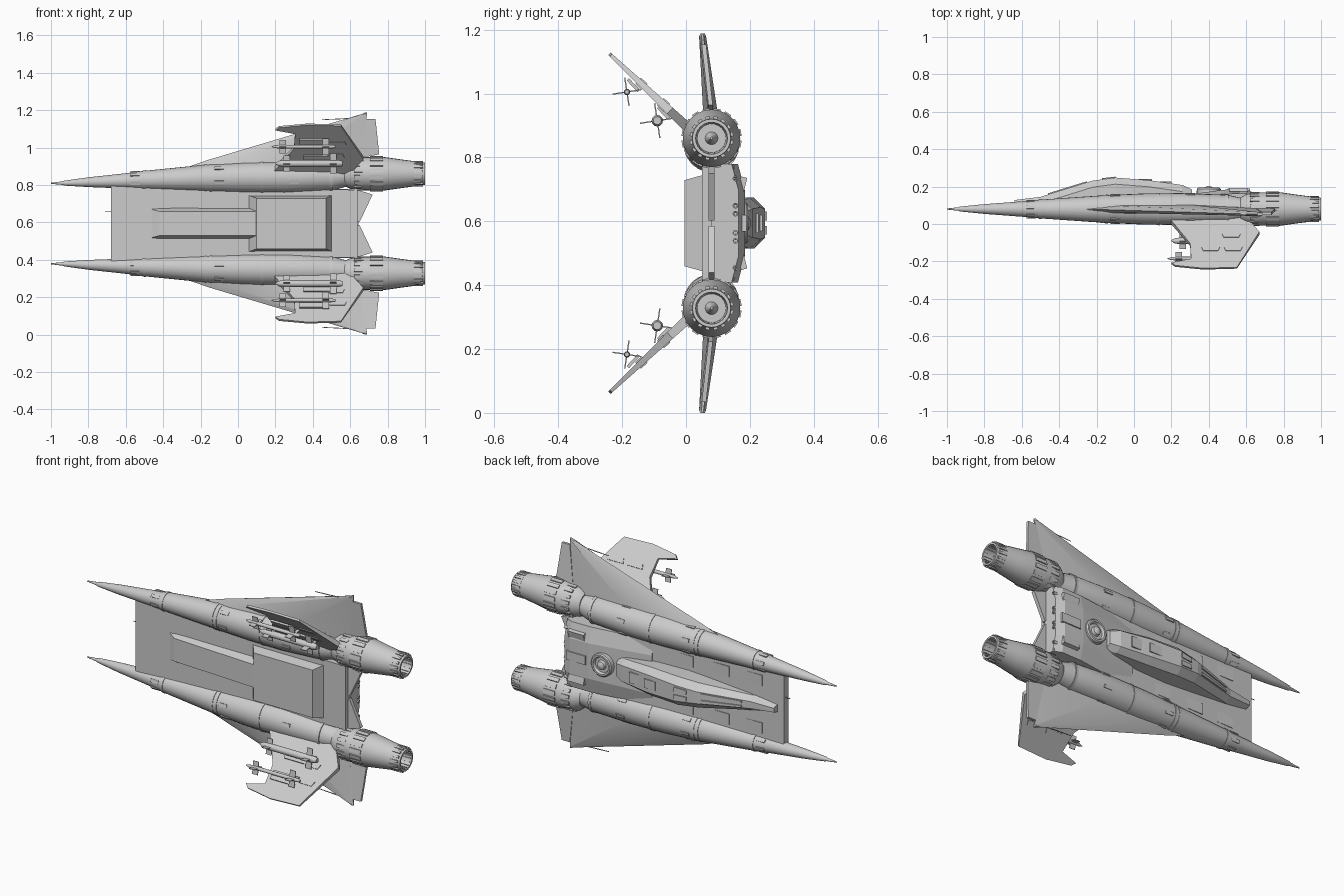
import bpy, bmesh
from math import sin, cos, pi, radians
from mathutils import Vector

cube = bpy.data.objects.get("Cube")
if cube:
    bpy.data.objects.remove(cube)

MID = 0.594  # height of the mirror plane; part coordinates use z measured from it

grey = bpy.data.materials.new("hull grey")
grey.use_nodes = True
grey.diffuse_color = (0.6, 0.6, 0.6, 1)
grey.node_tree.nodes["Principled BSDF"].inputs["Base Color"].default_value = (0.6, 0.6, 0.6, 1)


def build(name, lofts, mirror=True, smooth=False):
    """One object from several lofts; each loft is a list of equal-length rings."""
    bm = bmesh.new()
    for rings in lofts:
        rows = [[bm.verts.new(p) for p in ring] for ring in rings]
        n = len(rows[0])
        for a, b in zip(rows, rows[1:]):
            for i in range(n):
                j = (i + 1) % n
                bm.faces.new((a[i], a[j], b[j], b[i]))
        bm.faces.new(rows[0][::-1])
        bm.faces.new(rows[-1])
    bmesh.ops.recalc_face_normals(bm, faces=bm.faces)
    mesh = bpy.data.meshes.new(name)
    bm.to_mesh(mesh)
    bm.free()
    mesh.materials.append(grey)
    ob = bpy.data.objects.new(name, mesh)
    ob.location.z = MID
    bpy.context.collection.objects.link(ob)
    if mirror:
        mod = ob.modifiers.new("Mirror", 'MIRROR')
        mod.use_axis = (False, False, True)
    if smooth:
        bpy.ops.object.select_all(action='DESELECT')
        ob.select_set(True)
        bpy.context.view_layer.objects.active = ob
        bpy.ops.object.shade_smooth_by_angle(angle=radians(32))
    return ob


def tube(stations, y, n=24):
    """Round body along x; stations are (x, z, radius)."""
    return [[(x, y + r * cos(2 * pi * i / n), z + r * sin(2 * pi * i / n))
             for i in range(n)] for x, z, r in stations]


def disc_stack(x, z, steps, n=24):
    """Round body along y; steps are (y, radius)."""
    return [[(x + r * cos(2 * pi * i / n), y, z + r * sin(2 * pi * i / n))
             for i in range(n)] for y, r in steps]


def box(c, s, a=0.0):
    """Box with centre c and size s, turned by a about x."""
    def ring(dx):
        out = []
        for u, v in ((-1, -1), (1, -1), (1, 1), (-1, 1)):
            p, q = u * s[1] / 2, v * s[2] / 2
            out.append((c[0] + dx, c[1] + p * cos(a) - q * sin(a), c[2] + p * sin(a) + q * cos(a)))
        return out
    return [ring(-s[0] / 2), ring(s[0] / 2)]


def slab(points, offset):
    """Flat outline thickened both ways; offset(p) gives the half thickness vector."""
    pts = [Vector(p) for p in points]
    return [[p - offset(p) for p in pts], [p + offset(p) for p in pts]]


def hull_section(x, y0, y1, w0, w1):
    return [(x, y0, -w0), (x, y0, w0), (x, y1, w1), (x, y1, -w1)]


def airfoil(x0, x1, y, z, t):
    def at(f, h):
        return (x0 + (x1 - x0) * f, y + h * t, z)
    return [at(0, 0), at(.15, .4), at(.6, .5), at(1, .15), at(1, -.15), at(.6, -.5), at(.15, -.4)]


def axis(x):
    """Fuselage centre line and radius between the collars."""
    return 0.243 + 0.01 * x, 0.08

# twin fuselages with nose probes
AX = 0.08
build("fuselage", [tube([(-1, .215, .003), (-.94, .216, .009), (-.93, .216, .013), (-.8, .221, .026),
                         (-.6, .228, .041), (-.5, .232, .05), (-.17, .242, .073), (.05, .245, .083),
                         (.25, .246, .085), (.5, .25, .076), (.57, .255, .06), (.62, .26, .06)], AX)],
      smooth=True)
build("fuselage_collars", [tube([(x, z, r), (x + .015, z, r + .001)], AX) for x, z, r in
                           ((-.51, .232, .052), (-.18, .242, .075), (-.155, .242, .076),
                            (.12, .246, .086), (.49, .25, .079))], smooth=True)

# engines with hollow nozzles
EZ = .266
build("engine", [tube([(.57, EZ - .005, .062), (.6, EZ, .08), (.67, EZ, .089), (.78, EZ, .09), (.87, EZ, .077),
                       (1, EZ, .06), (1, EZ, .05), (.9, EZ, .045), (.9, EZ, .02), (.95, EZ, .004)], AX)],
      smooth=True)
slats = []
for k in range(16):
    a = 2 * pi * (k + .5) / 16
    for x, dx, r, w in ((.645, .05, .086, .018), (.74, .07, .09, .022), (.965, .05, .065, .013)):
        slats.append(box((x, AX + r * cos(a), EZ + r * sin(a)), (dx, .008, w), a))
    slats.append(box((.95, AX + .048 * cos(a), EZ + .048 * sin(a)), (.09, .008, .003), a))
build("engine_slats", slats)

# centre hull, belly boxes and rear deck
build("centre_hull", [[hull_section(-.68, .055, .095, .2, .2), hull_section(-.2, .05, .115, .19, .19),
                       hull_section(.64, .05, .15, .18, .18)]], mirror=False)
build("belly_box", [[hull_section(.06, .06, .05, .15, .15), hull_section(.1, .06, -.004, .15, .135),
                     hull_section(.47, .06, -.004, .15, .135), hull_section(.5, .06, .05, .15, .15)]],
      mirror=False)
build("belly_channel", [[hull_section(-.46, .06, .05, .08, .075), hull_section(-.42, .06, .028, .085, .065),
                         hull_section(.12, .06, 0, .085, .065)]], mirror=False)


def deck(x, y, w):
    return [(x, .08, -.185), (x, y - .022, -.185), (x, y, -w), (x, y, w), (x, y - .022, .185), (x, .08, .185)]


build("rear_deck", [[deck(.12, .135, .11), deck(.48, .183, .1), deck(.6, .185, .1), deck(.645, .165, .1)]],
      mirror=False)
build("deck_blocks", [[hull_section(.5, .15, .19, .03, .025), hull_section(.62, .15, .19, .03, .025)],
                      box((.56, .176, .12), (.1, .02, .05), -.25)])
build("rear_ports", [tube([(.63, z, .009), (.652, z, .009), (.652, z, .005), (.64, z, .004)], .155, 12)
                     for z in (.03, .055, .14)], smooth=True)

# cockpit spine


def spine(x, y, w, t):
    return [(x, .09, -w), (x, y - .035, -w), (x, y, -t), (x, y, t), (x, y - .035, w), (x, .09, w)]


build("cockpit_spine", [[spine(-.64, .128, .022, .012), spine(-.5, .145, .042, .02), spine(-.22, .232, .07, .034),
                         spine(-.1, .248, .08, .045), spine(.08, .234, .08, .05), spine(.26, .208, .068, .045),
                         spine(.31, .185, .055, .035)]], mirror=False)
build("canopy_panes", [slab([(-.46, .16, .008), (-.25, .225, .01), (-.25, .225, .028), (-.46, .16, .018)],
                            lambda p: Vector((0, .004, 0))),
                       slab([(-.17, .242, .008), (-.1, .25, .008), (-.1, .25, .036), (-.17, .242, .03)],
                            lambda p: Vector((0, .003, 0)))])
build("spine_hatches", [box((.06, .236, 0), (.07, .008, .05)), box((.17, .223, 0), (.06, .008, .06))],
      mirror=False)

# round turret socket on the deck
build("turret", [disc_stack(.4, 0, [(.15, .066), (.188, .064), (.194, .058), (.194, .048), (.18, .042),
                                    (.18, .026), (.195, .022), (.203, .008)])], mirror=False, smooth=True)

# straight outer wings with trailing flaps
build("outer_wing", [[airfoil(-.42, .62, .08, .25, .06), airfoil(-.16, .65, .077, .34, .046),
                      airfoil(.66, .69, .052, .585, .022), airfoil(.68, .69, .052, .594, .014)]], smooth=True)
build("outer_flap", [slab([(.65, .077, .35), (.755, .077, .37), (.735, .056, .56), (.685, .056, .56)],
                          lambda p: Vector((0, .007, 0)))])
build("inner_flap", [slab([(.63, .08, .01), (.65, .08, .008), (.72, .08, .155), (.64, .08, .18), (.63, .08, .18)],
                          lambda p: Vector((0, .01, 0)))])

# canted wings carrying the missiles
canted = [(.19, .02), (.3, -.11), (.305, -.19), (.2, -.21), (.22, -.225), (.37, -.24),
          (.55, -.235), (.67, -.05), (.6, .03)]
NORMAL = Vector((0, .68, .73))


def cant(x, y):
    return (x, y, .305 - y * .94)


build("canted_wing", [slab([cant(*p) for p in canted], lambda p: NORMAL * (.015 + .04 * p.y))])
build("canted_wing_panels", [slab([cant(x, y), cant(x + .1, y), cant(x + .09, y - .02), cant(x + .01, y - .02)],
                                  lambda p: NORMAL * (.019 + .04 * p.y))
                             for x, y in ((.36, -.13), (.48, -.13), (.47, -.06))])


def missile(y, z, r, x0, x1, span):
    parts = [tube([(x0, z, r * .2), (x0 + .02, z, r * .8), (x0 + .05, z, r), (x1 - .02, z, r), (x1, z, r * .7)], y, 12)]
    for x, s in ((x0 + .06, span * .8), (x1 - .05, span)):
        for a in (.15, .15 + pi / 2):
            parts.append(box((x, y, z), (.035, s, .004), a))
    return parts


build("large_missile", missile(-.09, .321, .018, .2, .56, .11), smooth=True)
build("small_missile", missile(-.185, .411, .01, .18, .52, .09), smooth=True)
build("pylons", [box((.43, -.07, .345), (.16, .01, .05), .75), box((.4, -.165, .432), (.14, .01, .05), .75)])

# aerials
build("wing_aerials", [tube([(.45, .555, .002), (.66, .565, .003)], .05, 6)])
build("bow_aerial", [tube([(-.71, .066, .002), (-.6, .066, .004)], .08, 6)], mirror=False)

# raised skin panels on the hull and fuselages
build("hull_panels", [box((x, y, .135), (.1, .006, .06)) for x, y in ((-.5, .102), (-.3, .111), (-.08, .119))])
skin = []
for x, r, z in ((-.55, .046, .23), (-.1, .077, .243), (.3, .084, .246)):
    for k in range(6):
        a = k * pi / 3 + .3
        skin.append(box((x, AX + r * cos(a), z + r * sin(a)), (.05, .006, .018), a))
build("fuselage_panels", skin)
